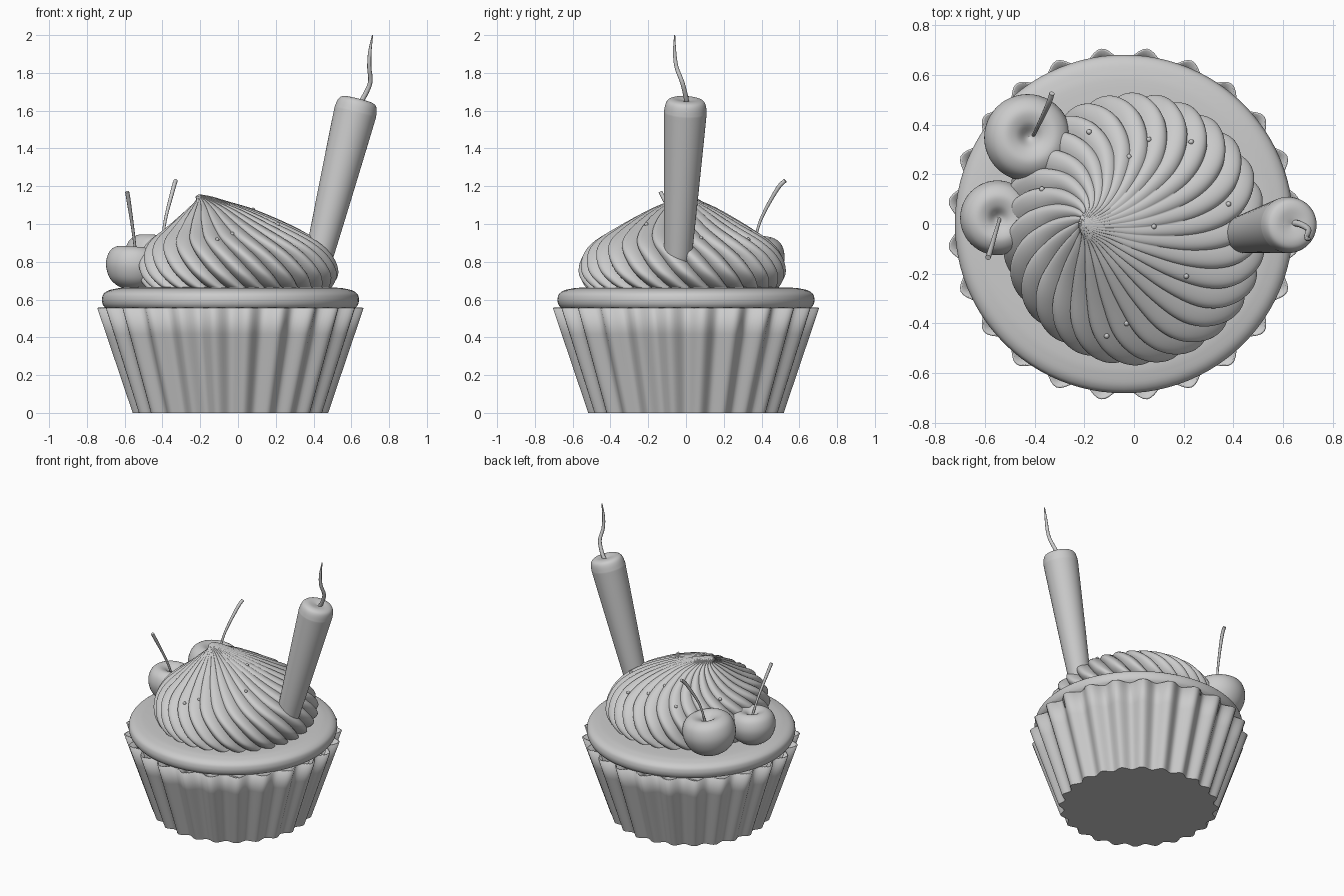
import bpy, bmesh
from math import sin, cos, pi, tau
from mathutils import Vector
from mathutils.bvhtree import BVHTree

if "Cube" in bpy.data.objects:
    bpy.data.objects.remove(bpy.data.objects["Cube"])

CX = -0.04  # axis of the cake and wrapper


def smooth(pts, n=5):
    """Catmull-Rom resampling of a short list of points."""
    p = [Vector(q) for q in pts]
    p = [p[0]] + p + [p[-1]]
    out = []
    for a, b, c, d in zip(p, p[1:], p[2:], p[3:]):
        for i in range(n):
            t = i / n
            out.append(0.5 * (2 * b + (c - a) * t + (2 * a - 5 * b + 4 * c - d) * t * t
                              + (3 * b - a - 3 * c + d) * t ** 3))
    return out + [p[-1]]


def skin(name, rings, cap_start=True, cap_end=True, angle=50):
    """Join equal-sized rings of points with quads."""
    bm = bmesh.new()
    vs = [[bm.verts.new(p) for p in r] for r in rings]
    n = len(vs[0])
    for a, b in zip(vs, vs[1:]):
        for i in range(n):
            j = (i + 1) % n
            bm.faces.new((a[i], a[j], b[j], b[i]))
    if cap_start:
        bm.faces.new(vs[0][::-1])
    if cap_end:
        bm.faces.new(vs[-1])
    bmesh.ops.recalc_face_normals(bm, faces=bm.faces[:])
    me = bpy.data.meshes.new(name)
    bm.to_mesh(me)
    bm.free()
    ob = bpy.data.objects.new(name, me)
    bpy.context.collection.objects.link(ob)
    bpy.ops.object.select_all(action='DESELECT')
    ob.select_set(True)
    bpy.context.view_layer.objects.active = ob
    bpy.ops.object.shade_smooth_by_angle(angle=angle * pi / 180)
    return ob


def lathe(name, prof, origin, axis=(0, 0, 1), segs=48):
    """Revolve (radius, height) points about an axis through origin."""
    q = Vector((0, 0, 1)).rotation_difference(Vector(axis).normalized())
    o = Vector(origin)
    return skin(name, [[o + q @ Vector((max(p[0], 0.0005) * cos(tau * i / segs),
                                        max(p[0], 0.0005) * sin(tau * i / segs), p[1]))
                        for i in range(segs)] for p in prof])


def tube(name, path, radii, segs=10):
    """Tapered tube along a smoothed path of (x, y, z)."""
    pts = smooth([(*p, r) for p, r in zip(path, radii)], 6)
    rings = []
    for k, p in enumerate(pts):
        d = (pts[min(k + 1, len(pts) - 1)] - pts[max(k - 1, 0)]).xyz
        q = Vector((0, 0, 1)).rotation_difference(d.normalized())
        rings.append([p.xyz + q @ Vector((p[3] * cos(tau * i / segs), p[3] * sin(tau * i / segs), 0))
                      for i in range(segs)])
    return skin(name, rings)


# Fluted paper wrapper
FL, SEG = 24, 24 * 12
rings = []
for k in range(5):
    t = k / 4
    R, A = 0.505 + 0.18 * t, 0.017 + 0.009 * t
    rings.append([(CX + (R - A * cos(FL * tau * i / SEG)) * cos(tau * i / SEG),
                   (R - A * cos(FL * tau * i / SEG)) * sin(tau * i / SEG), 0.555 * t)
                  for i in range(SEG)])
wrapper = skin("wrapper", rings, cap_end=False)
mod = wrapper.modifiers.new("thickness", 'SOLIDIFY')
mod.thickness = 0.008

# Cake top
lathe("cake_top", [(0.0, 0.55), (0.64, 0.55)] + smooth(
    [(0.662, 0.555), (0.676, 0.575), (0.68, 0.605), (0.667, 0.635), (0.62, 0.655),
     (0.5, 0.665), (0.0, 0.67)]), (CX, 0, 0), segs=96)

# Swirled frosting: (radius, height, x shift), round lobes twisted toward the tip
LOBES, PER = 28, 12
prof = smooth([(0.47, 0.64, 0), (0.515, 0.67, 0), (0.548, 0.74, 0), (0.53, 0.83, -0.01),
               (0.465, 0.91, -0.02), (0.34, 0.99, -0.04), (0.19, 1.075, -0.09),
               (0.09, 1.12, -0.14), (0.045, 1.145, -0.18), (0.012, 1.155, -0.2)], 7)
rings = []
for k, (r, z, dx) in enumerate(prof):
    twist = 1.35 * k / (len(prof) - 1)
    ring = []
    for i in range(LOBES * PER):
        a = tau * i / (LOBES * PER)
        rr = r * (1 - 0.085 * (1 - abs(sin(LOBES * a / 2)) ** 0.8))
        ring.append((dx + rr * cos(a - twist) * 0.97,
                     -0.02 * min(1, r / 0.5) + rr * sin(a - twist), z))
    rings.append(ring)
frosting = skin("frosting", rings, angle=70)

# Sprinkles dropped onto the frosting
bvh = BVHTree.FromPolygons([v.co for v in frosting.data.vertices],
                           [p.vertices[:] for p in frosting.data.polygons])
spots = [(-0.18, 0.37), (0.06, 0.34), (0.23, 0.33), (-0.02, 0.27), (0.38, 0.08), (-0.37, 0.14),
         (0.08, -0.01), (0.21, -0.21), (-0.03, -0.4), (-0.11, -0.45)]
bead = [(0.011 * sin(pi * i / 6), -0.011 * cos(pi * i / 6)) for i in range(7)]
for i, (x, y) in enumerate(spots):
    hit = bvh.ray_cast(Vector((x, y, 3)), Vector((0, 0, -1)))[0]
    if hit:
        lathe(f"sprinkle_{i + 1}", bead, hit, segs=10)

# Leaning candle and its wick
base, top = Vector((0.42, -0.045, 0.79)), Vector((0.638, 0.0, 1.66))
L = (top - base).length
lathe("candle", smooth([(0, -0.02), (0.045, -0.012), (0.07, 0.025), (0.078, 0.12),
                        (0.095, L * 0.5), (0.111, L - 0.12), (0.112, L - 0.06), (0.1, L - 0.015),
                        (0.07, L), (0.03, L - 0.004), (0, L - 0.012)]), base, top - base)
tube("wick", [(0.635, 0.005, 1.63), (0.665, 0, 1.67), (0.7, -0.02, 1.75), (0.695, -0.05, 1.83),
              (0.698, -0.06, 1.91), (0.712, -0.06, 2.0)],
     [0.013, 0.013, 0.012, 0.011, 0.009, 0.003])

# Cherries with dimpled tops and stems
unit = smooth([(0, -0.75), (0.45, -0.69), (0.83, -0.4), (1, 0.1), (0.9, 0.55), (0.62, 0.76),
               (0.32, 0.7), (0.1, 0.5), (0, 0.44)])
for n, c, r, axis, stem in (
        (1, (-0.55, 0.025, 0.765), 0.15, (0.05, 0.0, 1), [(-0.54, 0.02, 0.83), (-0.555, -0.03, 0.96), (-0.58, -0.115, 1.13), (-0.587, -0.135, 1.17)]),
        (2, (-0.43, 0.345, 0.8), 0.175, (0.1, 0.08, 1), [(-0.405, 0.355, 0.87), (-0.385, 0.395, 1.02), (-0.345, 0.48, 1.18), (-0.33, 0.525, 1.23)])):
    lathe(f"cherry_{n}", [p * r for p in unit], c, axis)
    tube(f"cherry_stem_{n}", stem, [0.007, 0.008, 0.011, 0.011])
